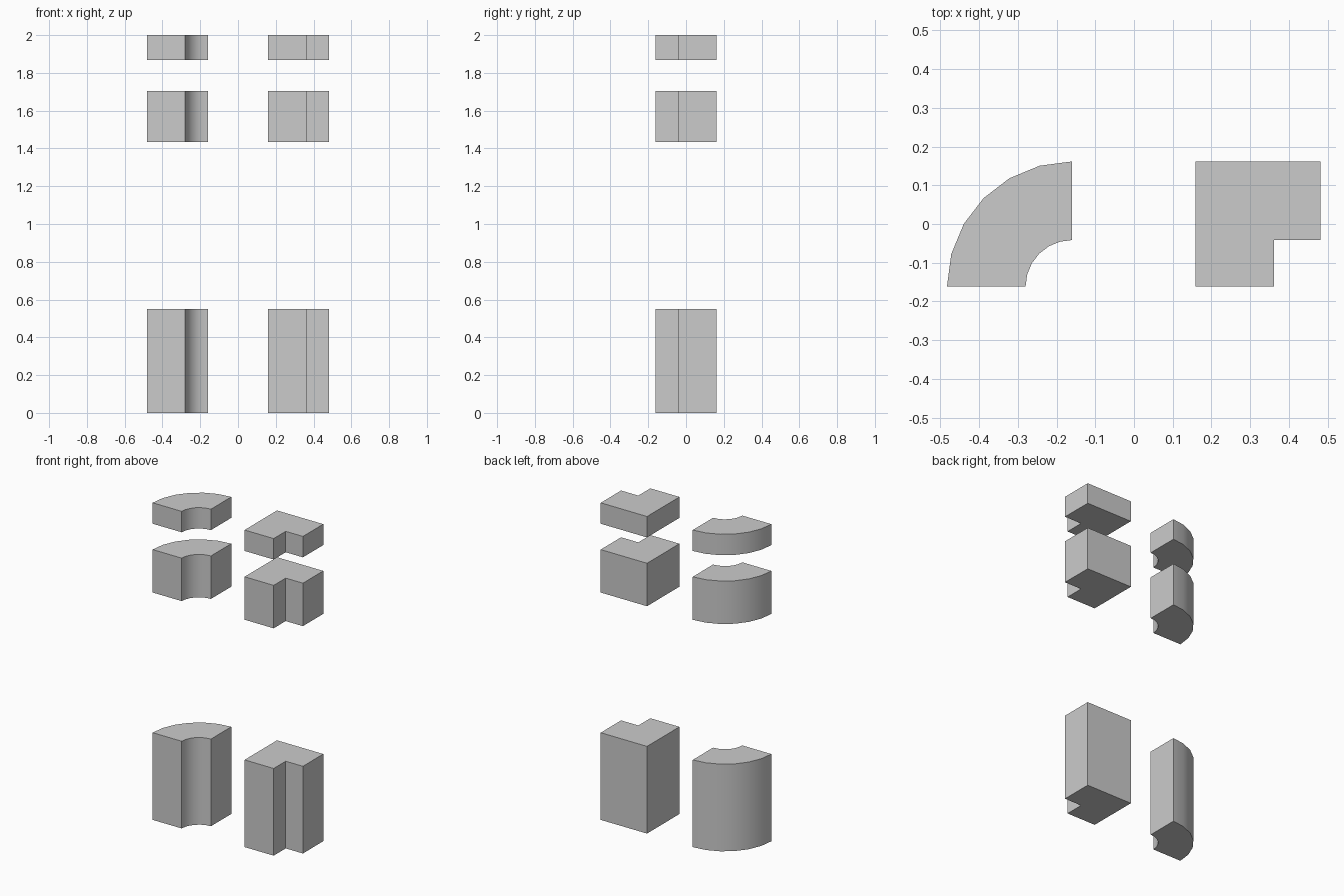
import bpy
import bmesh
from math import sin, cos, radians

if "Cube" in bpy.data.objects:
    bpy.data.objects.remove(bpy.data.objects["Cube"])

SIZE, NOTCH = 0.323, 0.12      # outer reach and inner cut of each corner block
LEFT, RIGHT, FRONT = -0.16, 0.482, -0.1615
LEVELS = {"low": (0.0, 0.55), "middle": (1.434, 1.705), "top": (1.868, 2.0)}


def arc(radius, steps=6):
    """Quarter arc about the curved block's corner, from the -x side to the +y side."""
    pts = []
    for i in range(steps + 1):
        a = radians(90 * i / steps)
        pts.append((LEFT - radius * cos(a), FRONT + radius * sin(a)))
    return pts


def extrude(name, outline, z0, z1):
    bm = bmesh.new()
    face = bm.faces.new([bm.verts.new((x, y, z0)) for x, y in outline])
    new = bmesh.ops.extrude_face_region(bm, geom=[face], use_keep_orig=True)
    verts = [v for v in new["geom"] if isinstance(v, bmesh.types.BMVert)]
    bmesh.ops.translate(bm, verts=verts, vec=(0, 0, z1 - z0))
    bmesh.ops.recalc_face_normals(bm, faces=bm.faces)
    mesh = bpy.data.meshes.new(name)
    bm.to_mesh(mesh)
    bm.free()
    obj = bpy.data.objects.new(name, mesh)
    bpy.context.collection.objects.link(obj)
    return obj


# Plan outlines: quarter ring and square with a notched front corner
ring_outline = arc(SIZE) + arc(NOTCH)[::-1]
x0, y1 = RIGHT - SIZE, FRONT + SIZE
xn, yn = RIGHT - NOTCH, FRONT + NOTCH
notched_outline = [(x0, FRONT), (xn, FRONT), (xn, yn),
                   (RIGHT, yn), (RIGHT, y1), (x0, y1)]

for level, (z0, z1) in LEVELS.items():
    # Curved corner block, smooth around the arcs
    curved = extrude(level + "_curved_corner", ring_outline, z0, z1)
    bpy.ops.object.select_all(action='DESELECT')
    curved.select_set(True)
    bpy.context.view_layer.objects.active = curved
    bpy.ops.object.shade_smooth_by_angle(angle=radians(30))
    # Square corner block
    extrude(level + "_square_corner", notched_outline, z0, z1)
